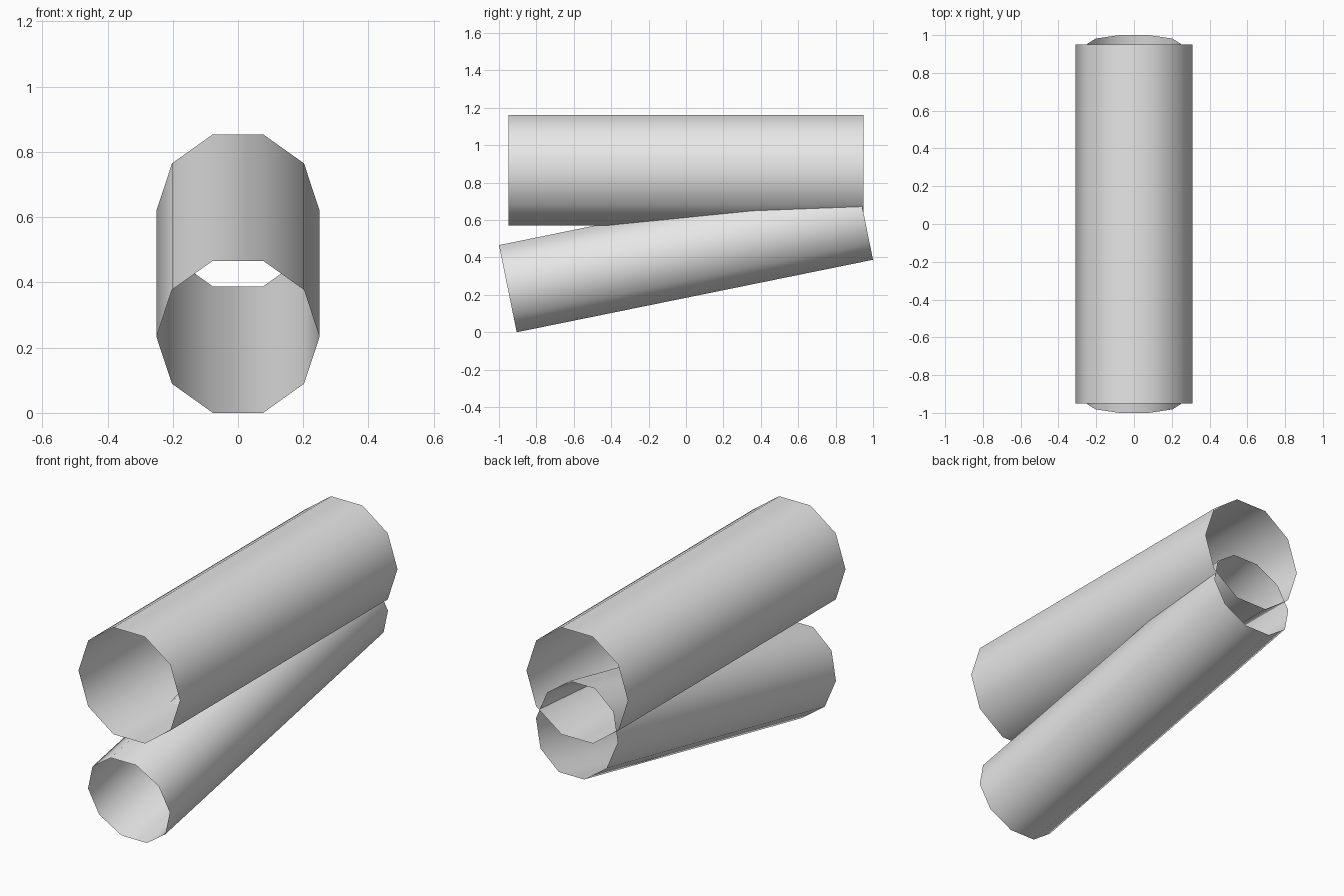
import bpy
import bmesh
import math
from mathutils import Matrix

if "Cube" in bpy.data.objects:
    bpy.data.objects.remove(bpy.data.objects["Cube"])

grey = bpy.data.materials.new("plain grey")
grey.diffuse_color = (0.8, 0.8, 0.8, 1)
grey.use_nodes = True
grey.node_tree.nodes["Principled BSDF"].inputs["Base Color"].default_value = grey.diffuse_color


def open_tube(name, radius, length, height, tilt):
    """Ten-sided open tube along y, centred at the given height."""
    bm = bmesh.new()
    rings = []
    for y in (-length / 2, length / 2):
        rings.append([bm.verts.new((radius * math.cos(i * math.tau / 10), y,
                                    radius * math.sin(i * math.tau / 10)))
                      for i in range(10)])
    front, back = rings
    for i in range(10):
        j = (i + 1) % 10
        face = bm.faces.new((front[i], back[i], back[j], front[j]))
        face.smooth = True
    bm.normal_update()
    # make the walls face outwards
    f = next(iter(bm.faces))
    c = f.calc_center_median()
    if f.normal.x * c.x + f.normal.z * c.z < 0:
        bmesh.ops.reverse_faces(bm, faces=bm.faces[:])
    bm.transform(Matrix.Translation((0, 0, height))
                 @ Matrix.Rotation(math.radians(tilt), 4, 'X'))
    mesh = bpy.data.meshes.new(name)
    bm.to_mesh(mesh)
    bm.free()
    mesh.materials.append(grey)
    obj = bpy.data.objects.new(name, mesh)
    bpy.context.collection.objects.link(obj)
    return obj


# wide level tube on top, narrower tube rising into it from below
open_tube("upper_tube", 0.31, 1.9, 0.867, 0)
open_tube("lower_tube", 0.25, 1.944, 0.427, 11.5)
